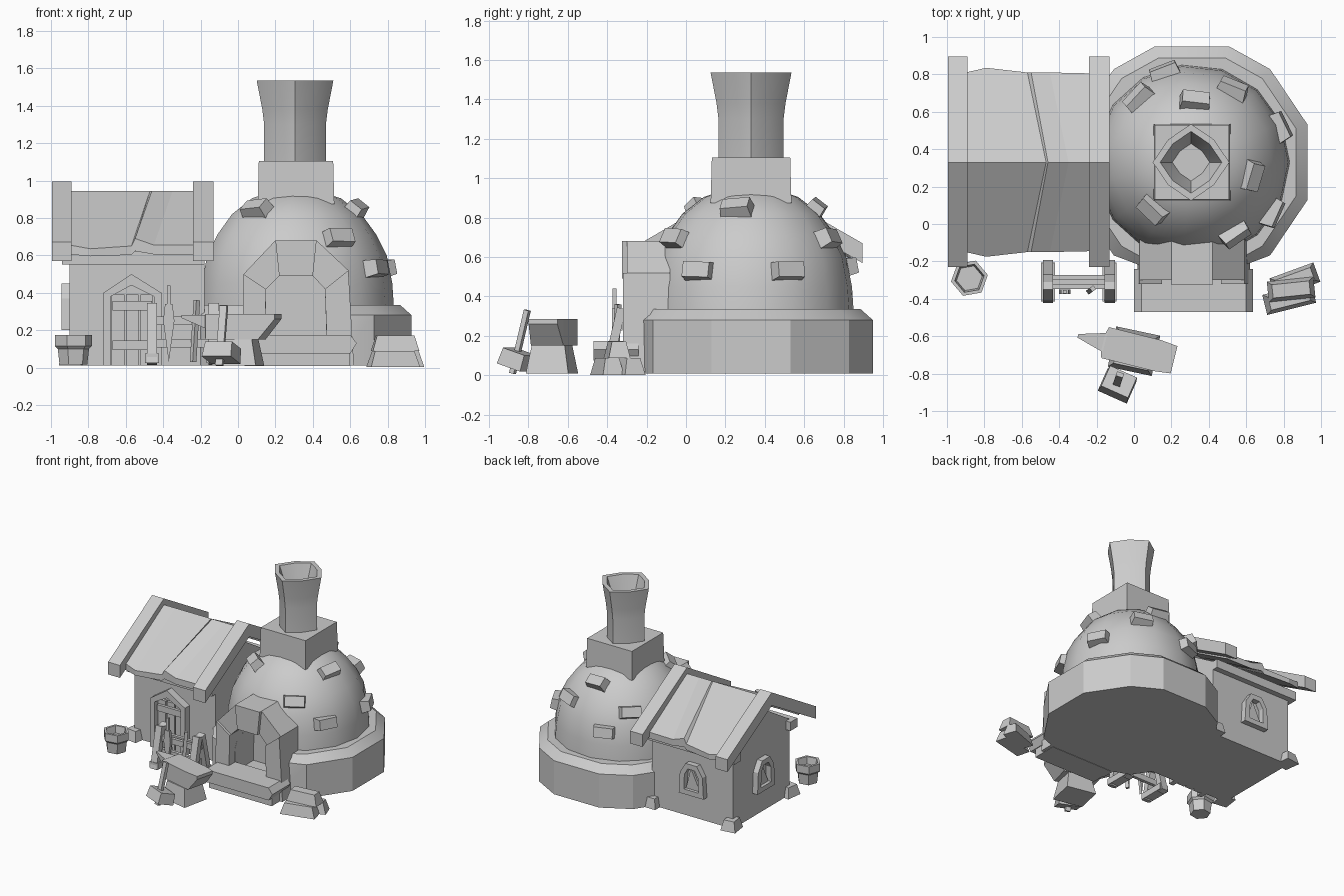
import bpy, bmesh
from math import sin, cos, radians, pi
from mathutils import Vector, Matrix

if "Cube" in bpy.data.objects:
    bpy.data.objects.remove(bpy.data.objects["Cube"])


def mesh(name, verts, faces, smooth=None):
    me = bpy.data.meshes.new(name)
    me.from_pydata([tuple(v) for v in verts], [], faces)
    bm = bmesh.new()
    bm.from_mesh(me)
    bmesh.ops.recalc_face_normals(bm, faces=bm.faces)
    bm.to_mesh(me)
    bm.free()
    ob = bpy.data.objects.new(name, me)
    bpy.context.collection.objects.link(ob)
    if smooth:
        bpy.ops.object.select_all(action='DESELECT')
        ob.select_set(True)
        bpy.context.view_layer.objects.active = ob
        bpy.ops.object.shade_smooth_by_angle(angle=radians(smooth))
    return ob


def loft(name, rings, smooth=None):
    """Skin equal-length rings and cap both ends."""
    n = len(rings[0])
    faces = [(i * n + j, i * n + (j + 1) % n, (i + 1) * n + (j + 1) % n, (i + 1) * n + j)
             for i in range(len(rings) - 1) for j in range(n)]
    faces += [tuple(range(n)), tuple(range((len(rings) - 1) * n, len(rings) * n))]
    return mesh(name, [v for r in rings for v in r], faces, smooth)


def ring(cx, cy, z, r, angles):
    return [(cx + r * cos(radians(a)), cy + r * sin(radians(a)), z) for a in angles]


def block(name, c, size, rot=0, tilt=0, top=(1, 1), mat=None):
    """Box centred at c; top scales its upper face."""
    m = mat or Matrix.Rotation(radians(rot), 3, 'Z') @ Matrix.Rotation(radians(tilt), 3, 'X')
    x, y, z = (s / 2 for s in size)
    sq = [(-1, -1), (1, -1), (1, 1), (-1, 1)]
    rings = [[Vector(c) + m @ Vector((a * x * k[0], b * y * k[1], h)) for a, b in sq]
             for h, k in ((-z, (1, 1)), (z, top))]
    return loft(name, rings)


def rod(name, a, b, w, d=None, top=(1, 1)):
    a, b = Vector(a), Vector(b)
    m = (b - a).to_track_quat('Z', 'Y').to_matrix()
    return block(name, (a + b) / 2, (w, d or w, (b - a).length), mat=m, top=top)


def prism(name, pts, d0, d1, axis='y'):
    put = (lambda u, v, d: (u, d, v)) if axis == 'y' else (lambda u, v, d: (d, u, v))
    return loft(name, [[put(u, v, d) for u, v in pts] for d in (d0, d1)])


def carve(ob, cutter):
    mod = ob.modifiers.new('opening', 'BOOLEAN')
    mod.operation, mod.solver, mod.object = 'DIFFERENCE', 'EXACT', cutter
    bpy.context.view_layer.objects.active = ob
    bpy.ops.object.modifier_apply(modifier=mod.name)


CX, CY = 0.31, 0.33

# furnace base and dome with the fire opening cut out
half = [-18, 18, 50, 72, 108, 130, 162, 198, 230, 252, 288, 310]
base_rings = [ring(CX, CY, z, r, half) for z, r in ((0.01, 0.65), (0.28, 0.65), (0.335, 0.585))]
base_rings = [[(x, max(y, -0.25), z) for x, y, z in r] for r in base_rings]
base = loft('furnace_base', base_rings, 25)
dome_profile = [(0.525, 0.3), (0.515, 0.45), (0.485, 0.6), (0.43, 0.71), (0.35, 0.82), (0.24, 0.905), (0.1, 0.95)]
dome = loft('furnace_dome', [ring(CX, CY, z, r, range(0, 360, 24)) for r, z in dome_profile], 50)
opening = [(0.145, 0.1), (0.475, 0.1), (0.465, 0.42), (0.41, 0.49), (0.21, 0.49), (0.15, 0.42)]
cutter = prism('opening_cutter', opening, -0.6, -0.01)
cutter.hide_render = True
for ob in (base, dome):
    carve(ob, cutter)
bpy.data.objects.remove(cutter)

# chimney collar and flared hollow flue
block('chimney_collar', (CX, CY, 0.99), (0.41, 0.41, 0.23), top=(0.97, 0.97))
flue = []
for z, r in ((1.08, 0.165), (1.3, 0.165), (1.38, 0.175), (1.535, 0.205), (1.535, 0.165), (1.36, 0.1)):
    flue.append([(CX - 0.005 + r * k * cos(a * pi / 4), CY + r * k * sin(a * pi / 4), z)
                 for a in range(8) for k in [0.84 if a % 2 else 1]])
loft('chimney_flue', flue, 40)

# raised bricks on the dome, set square to the surface
bricks = [(-130, 0.84), (-59, 0.69), (-32, 0.53), (-13, 0.84), (22, 0.53), (61, 0.69),
          (87, 0.84), (107, 0.55), (130, 0.69)]
for i, (az, z) in enumerate(bricks):
    (r0, z0), (r1, z1) = next((p, q) for p, q in zip(dome_profile, dome_profile[1:]) if p[1] <= z <= q[1])
    r = r0 + (r1 - r0) * (z - z0) / (z1 - z0)
    a = radians(az)
    out = Vector((cos(a), sin(a), 0))
    n = (out * (z1 - z0) + Vector((0, 0, r0 - r1))).normalized()
    t = Vector((-sin(a), cos(a), 0))
    m = Matrix((t, n.cross(t), n)).transposed()
    block(f'dome_brick_{i}', Vector((CX, CY, z)) + out * r + n * 0.005, (0.165, 0.095, 0.08),
          mat=m @ Matrix.Rotation(radians((-6, 4, 8)[i % 3]), 3, 'Y'), top=(0.88, 0.82))

# stone arch around the opening: blocks between inner and outer curve
outer = [(0.02, 0.01), (0.03, 0.5), (0.2, 0.68), (0.42, 0.68), (0.59, 0.52), (0.62, 0.01)]
inner = [(0.14, 0.01), (0.15, 0.42), (0.22, 0.49), (0.40, 0.49), (0.465, 0.42), (0.48, 0.01)]
for i, front in enumerate((-0.32, -0.3, -0.325, -0.3, -0.32)):
    prism(f'arch_stone_{i}', [outer[i], outer[i + 1], inner[i + 1], inner[i]], front, -0.08)
prism('hearth_sill', [(0.0, 0.13), (0.03, 0.075), (0.6, 0.075), (0.635, 0.13), (0.6, 0.175), (0.04, 0.175)], -0.47, -0.24)
block('hearth_foot', (0.315, -0.32, 0.045), (0.56, 0.2, 0.075))

# house walls with gables, wall plates and corner stones
prism('house_walls', [(-0.03, 0.01), (0.69, 0.01), (0.69, 0.62), (0.33, 0.84), (-0.03, 0.62)], -0.9, -0.18, 'x')
for side in (-1, 1):
    block('wall_plate', (-0.56, CY + side * 0.36, 0.585), (0.76, 0.09, 0.07))
    block('corner_stone', (-0.89, CY + side * 0.36, 0.05), (0.12, 0.13, 0.08), rot=8 * side, top=(0.7, 0.7))
block('corner_stone_inner', (-0.2, 0.7, 0.05), (0.1, 0.1, 0.08), top=(0.7, 0.7))

# roof end trims
chevron = [(-0.23, 0.57), (-0.23, 0.67), (0.33, 0.995), (0.895, 0.67), (0.895, 0.57), (0.33, 0.89)]
prism('roof_trim_outer', chevron, -0.995, -0.89, 'x')
prism('roof_trim_inner', chevron, -0.24, -0.13, 'x')

# roof sheets with an uneven eave and a lapped seam: eave x, ridge x, overhang, lift
stations = [(-0.9, -0.9, 0.48, 0.0), (-0.79, -0.79, 0.505, -0.02), (-0.57, -0.47, 0.48, -0.005),
            (-0.55, -0.46, 0.48, 0.035), (-0.45, -0.35, 0.48, 0.0), (-0.22, -0.22, 0.475, 0.0)]
for side in (-1, 1):
    rings = [[(xr, CY, 0.945), (xe, CY + side * o, 0.655 + lift), (xe, CY + side * o, 0.605 + lift / 2), (xr, CY, 0.88)]
             for xe, xr, o, lift in stations]
    loft('roof_front' if side < 0 else 'roof_back', rings)

# door with peaked frame
prism('door_frame', [(-0.72, 0.01), (-0.72, 0.4), (-0.57, 0.5), (-0.41, 0.4), (-0.41, 0.01), (-0.45, 0.01),
                     (-0.45, 0.38), (-0.57, 0.44), (-0.68, 0.38), (-0.68, 0.01)], -0.09, 0.0)
for i in range(3):
    block('door_plank', (-0.642 + i * 0.077, -0.035, 0.2), (0.068, 0.03, 0.38))
for z in (0.12, 0.33):
    block('door_batten', (-0.565, -0.06, z), (0.21, 0.025, 0.05))


# arched windows on the outer gable and the back wall
def window(name, u, d, s, axis):
    o = [(-0.11, 0.2), (-0.1, 0.37), (-0.05, 0.45), (0.05, 0.45), (0.1, 0.37), (0.11, 0.2)]
    i = [(0.065, 0.24), (0.06, 0.36), (0.03, 0.41), (-0.03, 0.41), (-0.06, 0.36), (-0.065, 0.24)]
    shift = lambda p: [(u + a, b) for a, b in p]
    prism(name + '_frame', shift(o + [(0.065, 0.2)] + i + [(-0.065, 0.2)]), d, d + s * 0.045, axis)
    prism(name + '_sill', shift([(-0.065, 0.2), (-0.065, 0.24), (0.065, 0.24), (0.065, 0.2)]), d, d + s * 0.045, axis)
    prism(name + '_brace', shift([(-0.062, 0.24), (0.062, 0.24), (0.02, 0.41)]), d, d + s * 0.02, axis)


window('gable_window', CY, -0.9, -1, 'x')
window('back_window', -0.56, 0.69, 1, 'y')

# water bucket
hexa = range(10, 370, 60)
loft('bucket', [ring(-0.88, -0.29, z, r, hexa) for z, r in
                ((0.015, 0.075), (0.1, 0.085), (0.115, 0.1), (0.175, 0.1), (0.175, 0.08), (0.12, 0.07))])

# tool rack: splayed legs, rails and hanging blades
for x in (-0.46, -0.13):
    for y in (-0.215, -0.4):
        rod('rack_leg', (x, y, 0.02), (x, -0.31 + (y + 0.31) * 0.2, 0.34), 0.055, 0.045)
    block('rack_foot', (x, -0.31, 0.05), (0.075, 0.21, 0.05))
for y, z in ((-0.285, 0.25), (-0.335, 0.25), (-0.31, 0.13)):
    block('rack_rail', (-0.295, y, z), (0.36, 0.025, 0.045))
prism('rack_blade', [(-0.37, 0.03), (-0.34, 0.25), (-0.35, 0.34), (-0.39, 0.34), (-0.4, 0.25)], -0.375, -0.35)
block('blade_grip', (-0.37, -0.362, 0.385), (0.02, 0.02, 0.11))
rod('rack_staff', (-0.24, -0.36, 0.03), (-0.22, -0.345, 0.36), 0.025)

# anvil and stump
block('anvil_stump', (0.0, -0.68, 0.08), (0.24, 0.22, 0.14), rot=-12, top=(0.78, 0.78))
turn = Matrix.Rotation(radians(-14), 3, 'Z')
place = lambda x, y, z: Vector((0.03, -0.68, 0)) + turn @ Vector((x, y, z))
sect = ((-0.34, 0.01, 0.265, 0.28), (-0.2, 0.05, 0.21, 0.28), (-0.19, 0.085, 0.15, 0.285),
        (0.1, 0.085, 0.15, 0.285), (0.19, 0.075, 0.26, 0.285))
loft('anvil', [[place(x, -w, a), place(x, w, a), place(x, w, b), place(x, -w, b)] for x, w, a, b in sect])

# hammer standing on its head
block('hammer_head', (-0.085, -0.855, 0.08), (0.17, 0.135, 0.085), rot=-24, tilt=-18, top=(0.92, 0.92))
rod('hammer_handle', (-0.1, -0.88, 0.01), (-0.075, -0.805, 0.33), 0.04, 0.025)

# stacked ingots
for x, y, z, r, l in ((0.83, -0.4, 0.045, 14, 0.27), (0.86, -0.3, 0.045, 20, 0.25), (0.84, -0.35, 0.13, 6, 0.25)):
    block('ingot', (x, y, z), (l, 0.11, 0.085), rot=r, top=(0.8, 0.65))
